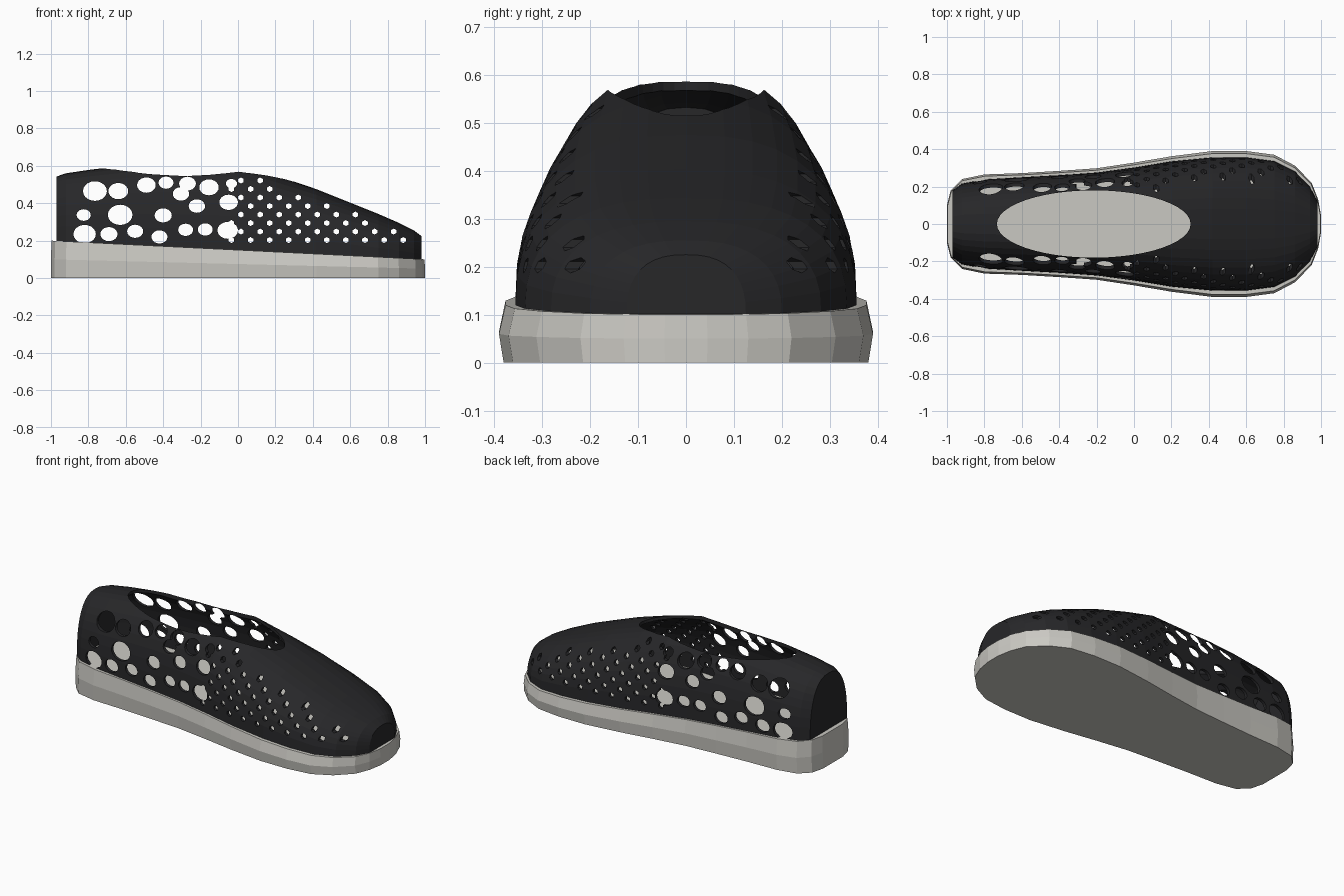
import bpy, bmesh, math
from mathutils import Matrix

if "Cube" in bpy.data.objects:
    bpy.data.objects.remove(bpy.data.objects["Cube"])


def material(name, rgb):
    m = bpy.data.materials.new(name)
    m.diffuse_color = (*rgb, 1)
    m.use_nodes = True
    m.node_tree.nodes["Principled BSDF"].inputs["Base Color"].default_value = m.diffuse_color
    return m


def make_object(name, bm, mat=None):
    me = bpy.data.meshes.new(name)
    bmesh.ops.recalc_face_normals(bm, faces=bm.faces)
    bm.to_mesh(me)
    bm.free()
    ob = bpy.data.objects.new(name, me)
    bpy.context.collection.objects.link(ob)
    if mat:
        me.materials.append(mat)
    return ob


def sole_top(x):
    return 0.15 - 0.05 * x


def skin(bm, rings, closed):
    rows = [[bm.verts.new(p) for p in r] for r in rings]
    n = len(rows[0])
    for a, b in zip(rows, rows[1:]):
        for i in range(n if closed else n - 1):
            j = (i + 1) % n
            bm.faces.new((a[i], a[j], b[j], b[i]))
    bm.faces.new(rows[0])
    bm.faces.new(rows[-1])


light = material("sole_grey", (0.6, 0.59, 0.55))
black = material("upper_black", (0.02, 0.02, 0.022))

# Sole: wedge with a slight bulge at mid height
half = [(-1, .10), (-.98, .18), (-.92, .24), (-.8, .265), (-.6, .272), (-.4, .284),
        (-.2, .298), (0, .328), (.2, .362), (.42, .39), (.6, .39), (.75, .37),
        (.86, .312), (.95, .22), (.985, .13), (1, .045)]
outline = half + [(x, -y) for x, y in reversed(half)]
rings = []
for level, sy, sx in ((0, .975, 1), (.5, 1, 1), (1, .965, .997)):
    rings.append([(x * sx, y * sy, level * sole_top(x * sx)) for x, y in outline])
bm = bmesh.new()
skin(bm, rings, True)
make_object("sole", bm, light)

# Upper: rounded cross-sections (x, half width, crown height) lofted heel to toe
sections = [(-.97, .18, .543), (-.92, .216, .56), (-.8, .238, .578), (-.6, .25, .602),
            (-.4, .261, .62), (-.2, .275, .622), (0, .302, .612), (.2, .335, .55),
            (.42, .356, .475), (.6, .356, .403), (.75, .336, .343), (.86, .282, .295),
            (.94, .2, .255), (.98, .125, .225)]
SEG, POWER = 20, 2 / 2.5
rings = []
for x, w, top in sections:
    base = sole_top(x) - .004
    ring = []
    for i in range(SEG + 1):
        t = math.pi * i / SEG
        c, s = math.cos(t), max(math.sin(t), 0)
        if i == SEG:
            s = 0
        ring.append((x, math.copysign(w * abs(c) ** POWER, c), base + (top - base) * s ** POWER))
    rings.append(ring)
bm = bmesh.new()
skin(bm, rings, False)
upper = make_object("upper", bm, black)
shell = upper.modifiers.new("shell", 'SOLIDIFY')
shell.thickness = .018
shell.offset = -1


# Hole cutters, running straight through both sides
def cutter(name, holes, sides):
    bm = bmesh.new()
    for x, z, rx, rz in holes:
        mat = (Matrix.Translation((x, 0, z)) @ Matrix.Diagonal((rx, 1, rz, 1))
               @ Matrix.Rotation(math.pi / 2, 4, 'X'))
        bmesh.ops.create_cone(bm, cap_ends=True, segments=sides, radius1=1, radius2=1,
                              depth=1.2, matrix=mat)
    return make_object(name, bm)


large = [(-.82, .235, .06), (-.69, .235, .046), (-.55, .25, .043), (-.42, .22, .043),
         (-.28, .258, .04), (-.175, .26, .04), (-.055, .255, .055), (-.825, .337, .038),
         (-.63, .338, .066), (-.40, .335, .046), (-.22, .385, .044), (-.05, .405, .05),
         (-.765, .465, .064), (-.64, .465, .053), (-.305, .45, .044), (-.49, .497, .05),
         (-.385, .51, .04), (-.27, .505, .045), (-.155, .485, .052), (-.035, .505, .03)]
large_cut = cutter("large_hole_cutter", [(x, z, r, r * .82) for x, z, r in large], 20)


def crown(x):
    for (x0, _, z0), (x1, _, z1) in zip(sections, sections[1:]):
        if x0 <= x <= x1:
            return z0 + (z1 - z0) * (x - x0) / (x1 - x0)
    return 0


small = []
for row in range(8):
    z = .203 + .0455 * row
    for col in range(11):
        x = -.035 + .102 * col + (.051 if row % 2 else 0)
        if z < crown(x) - .05:
            small.append((x, z, .017, .016))
small_cut = cutter("small_hole_cutter", small, 6)

# Foot opening cutter
bm = bmesh.new()
bmesh.ops.create_cone(bm, cap_ends=True, segments=48, radius1=1, radius2=1, depth=.7,
                      matrix=Matrix.Translation((-.215, 0, .7)) @ Matrix.Diagonal((.518, .18, 1, 1)))
opening_cut = make_object("opening_cutter", bm)

for cut in (opening_cut, large_cut, small_cut):
    cut.hide_render = True
    mod = upper.modifiers.new(cut.name, 'BOOLEAN')
    mod.operation = 'DIFFERENCE'
    mod.solver = 'EXACT'
    mod.use_self = cut is large_cut
    mod.object = cut

# Bake the cuts and remove the helpers
bpy.context.view_layer.update()
baked = bpy.data.meshes.new_from_object(upper.evaluated_get(bpy.context.evaluated_depsgraph_get()))
upper.modifiers.clear()
upper.data = baked
for cut in (opening_cut, large_cut, small_cut):
    bpy.data.objects.remove(cut)
